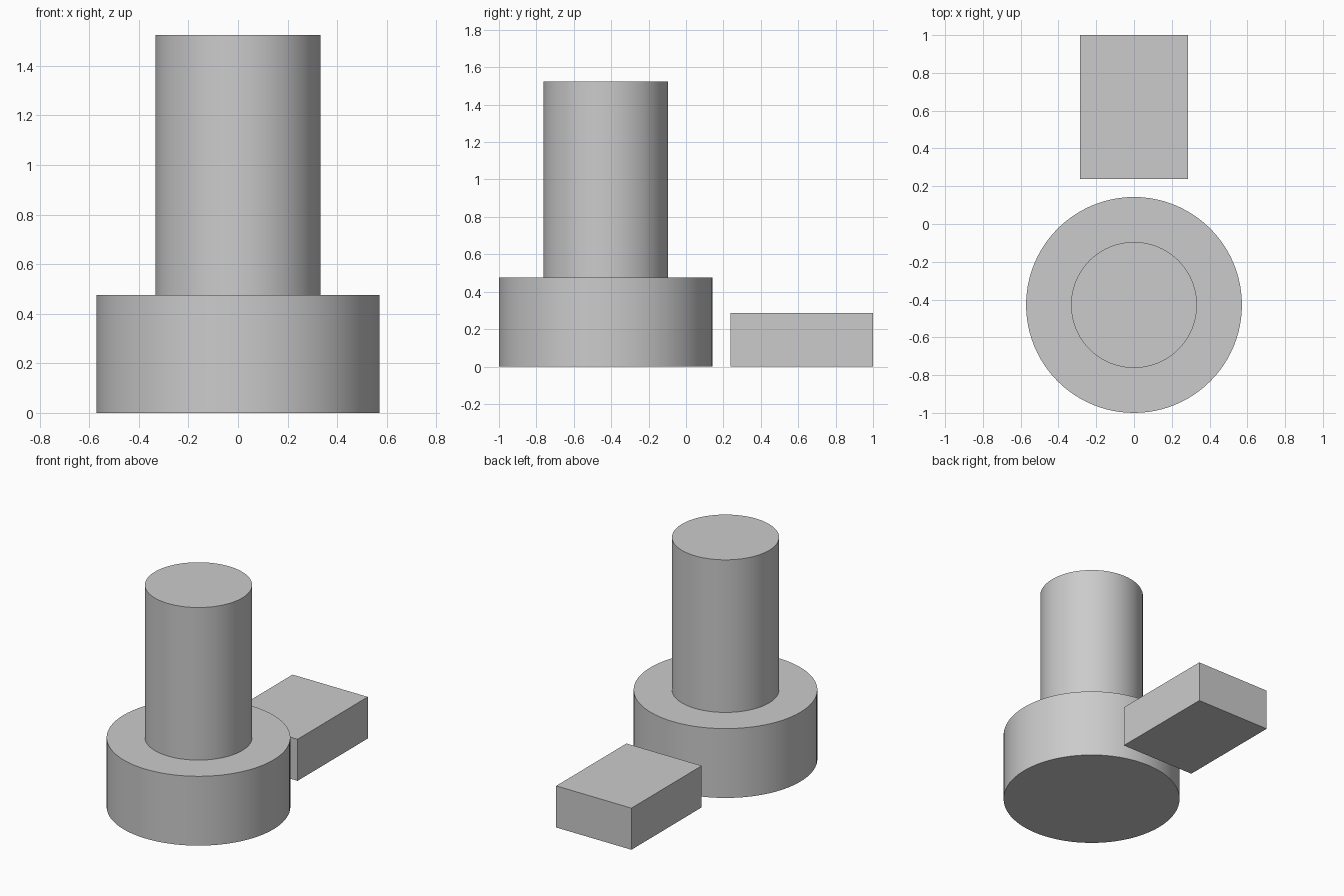
import bpy
import math

if "Cube" in bpy.data.objects:
    bpy.data.objects.remove(bpy.data.objects["Cube"], do_unlink=True)

U = 2 / 21          # one design unit
AXIS_Y = -4.5 * U   # centre line of the round parts

grey = bpy.data.materials.new("light_grey")
grey.use_nodes = True
colour = (0.6, 0.6, 0.6, 1)
grey.diffuse_color = colour
grey.node_tree.nodes["Principled BSDF"].inputs["Base Color"].default_value = colour


def finish(name):
    obj = bpy.context.object
    obj.name = name
    obj.data.materials.append(grey)
    return obj


def cylinder(name, radius, bottom, top):
    bpy.ops.mesh.primitive_cylinder_add(
        vertices=96, radius=radius * U, depth=(top - bottom) * U,
        location=(0, AXIS_Y, (bottom + top) / 2 * U))
    finish(name)
    bpy.ops.object.shade_smooth_by_angle(angle=math.radians(30))


# Wide round base with a narrower shaft standing on it
cylinder("round_base", 6, 0, 5)
cylinder("shaft", 3.5, 5, 16)

# Separate flat block lying behind the base
bpy.ops.mesh.primitive_cube_add(size=1, location=(0, 6.5 * U, 1.5 * U))
block = finish("flat_block")
block.scale = (6 * U, 8 * U, 3 * U)
bpy.ops.object.transform_apply(location=False, rotation=False, scale=True)
